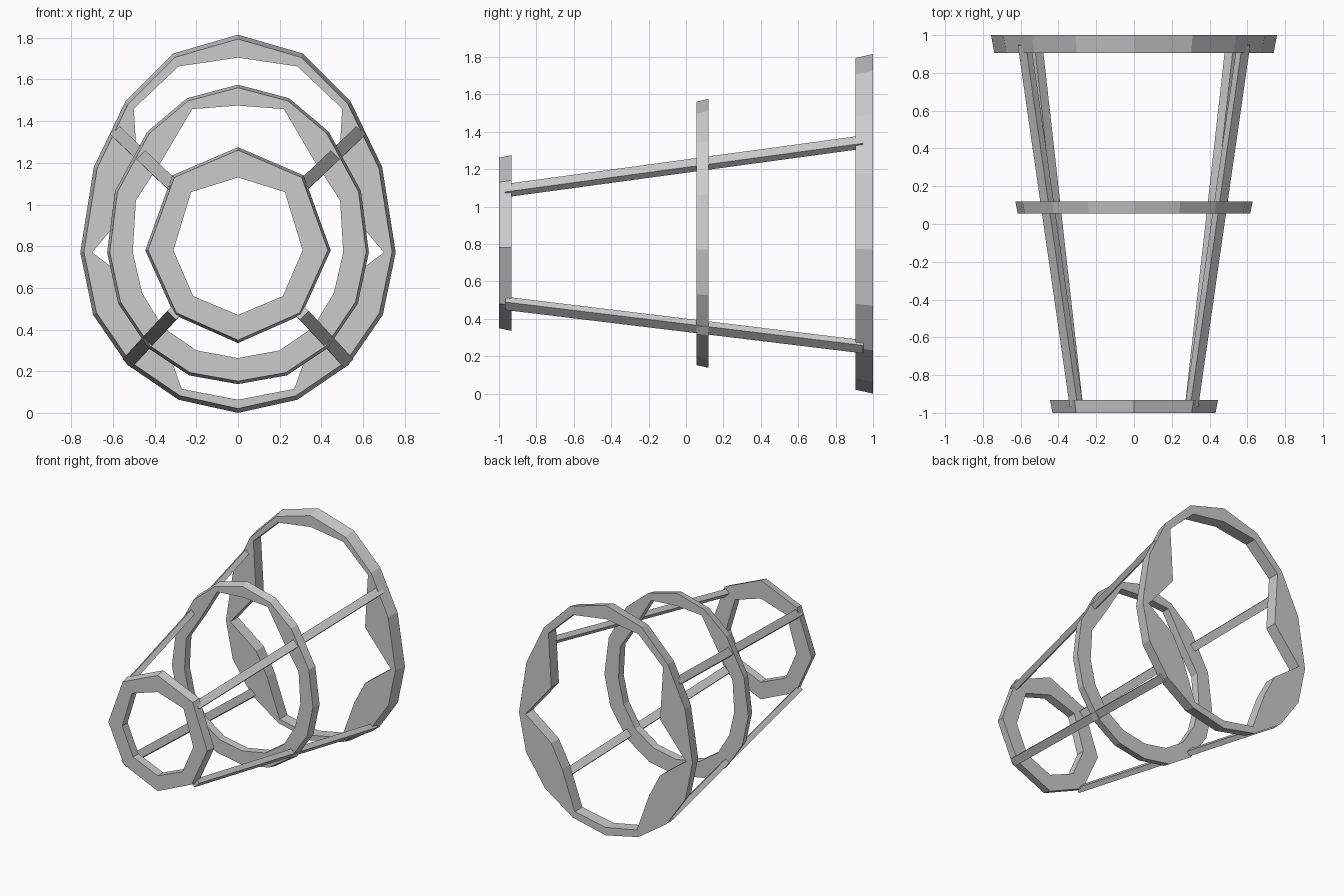
import bpy
import bmesh
from mathutils import Vector

cube = bpy.data.objects.get("Cube")
if cube:
    bpy.data.objects.remove(cube)

grey = bpy.data.materials.new("light_grey")
grey.use_nodes = True
tone = (0.6, 0.6, 0.6, 1)
grey.diffuse_color = tone
grey.node_tree.nodes["Principled BSDF"].inputs["Base Color"].default_value = tone


def finish(name, bm):
    bmesh.ops.recalc_face_normals(bm, faces=bm.faces)
    mesh = bpy.data.meshes.new(name)
    bm.to_mesh(mesh)
    bm.free()
    mesh.materials.append(grey)
    obj = bpy.data.objects.new(name, mesh)
    bpy.context.collection.objects.link(obj)
    return obj


def mirrored(half):
    # half outline runs top to bottom on +x; close it on -x
    return half + [(-x, z) for x, z in half[-2:0:-1]]


def ring(name, outer, inner, front, back, taper):
    bm = bmesh.new()
    mid = (outer[0][1] + outer[-1][1]) / 2

    def loop(half, y, s):
        return [bm.verts.new((x * s, y, mid + (z - mid) * s))
                for x, z in mirrored(half)]

    loops = [loop(outer, front, taper), loop(outer, back, 1),
             loop(inner, back, 1), loop(inner, front, 1)]
    n = len(loops[0])
    for k in range(4):
        a, b = loops[k], loops[(k + 1) % 4]
        for i in range(n):
            j = (i + 1) % n
            bm.faces.new((a[i], a[j], b[j], b[i]))
    return finish(name, bm)


def strut(name, start, end, radial, width=0.06, depth=0.04):
    # straight bar whose broad face points along the radial direction
    start, end, radial = Vector(start), Vector(end), Vector(radial)
    axis = (end - start).normalized()
    side = axis.cross(radial).normalized() * width / 2
    out = side.cross(axis).normalized() * depth / 2
    bm = bmesh.new()
    ends = [[bm.verts.new(p + side * a + out * b)
             for a, b in ((1, 1), (1, -1), (-1, -1), (-1, 1))]
            for p in (start, end)]
    for cap in ends:
        bm.faces.new(cap)
    for i in range(4):
        j = (i + 1) % 4
        bm.faces.new((ends[0][i], ends[0][j], ends[1][j], ends[1][i]))
    return finish(name, bm)


# Three hoops, growing towards the back
ring("front_ring",
     [(0, 1.275), (0.315, 1.14), (0.445, 0.78), (0.305, 0.47), (0, 0.335)],
     [(0, 1.13), (0.225, 1.06), (0.31, 0.78), (0.215, 0.56), (0, 0.47)],
     -1, -0.932, 0.97)

ring("middle_ring",
     [(0, 1.575), (0.245, 1.51), (0.435, 1.35), (0.59, 1.065), (0.628, 0.77),
      (0.575, 0.525), (0.43, 0.31), (0.235, 0.18), (0, 0.138)],
     [(0, 1.475), (0.22, 1.458), (0.36, 1.22), (0.49, 1.02), (0.505, 0.77),
      (0.46, 0.575), (0.36, 0.41), (0.20, 0.30), (0, 0.263)],
     0.055, 0.12, 0.98)

ring("back_ring",
     [(0, 1.815), (0.31, 1.725), (0.54, 1.495), (0.692, 1.18), (0.757, 0.77),
      (0.695, 0.47), (0.53, 0.23), (0.285, 0.063), (0, 0)],
     [(0, 1.705), (0.285, 1.663), (0.50, 1.46), (0.475, 1.04), (0.70, 0.77),
      (0.475, 0.60), (0.38, 0.42), (0.27, 0.115), (0, 0.063)],
     0.905, 1, 0.977)

# Four struts joining the hoops
for label, s in (("left", 1), ("right", -1)):
    strut("upper_strut_" + label, (s * 0.305, -0.965, 1.085),
          (s * 0.58, 0.95, 1.345), (s, 0, 1))
    strut("lower_strut_" + label, (s * 0.305, -0.965, 0.482),
          (s * 0.52, 0.95, 0.25), (s, 0, -1))
